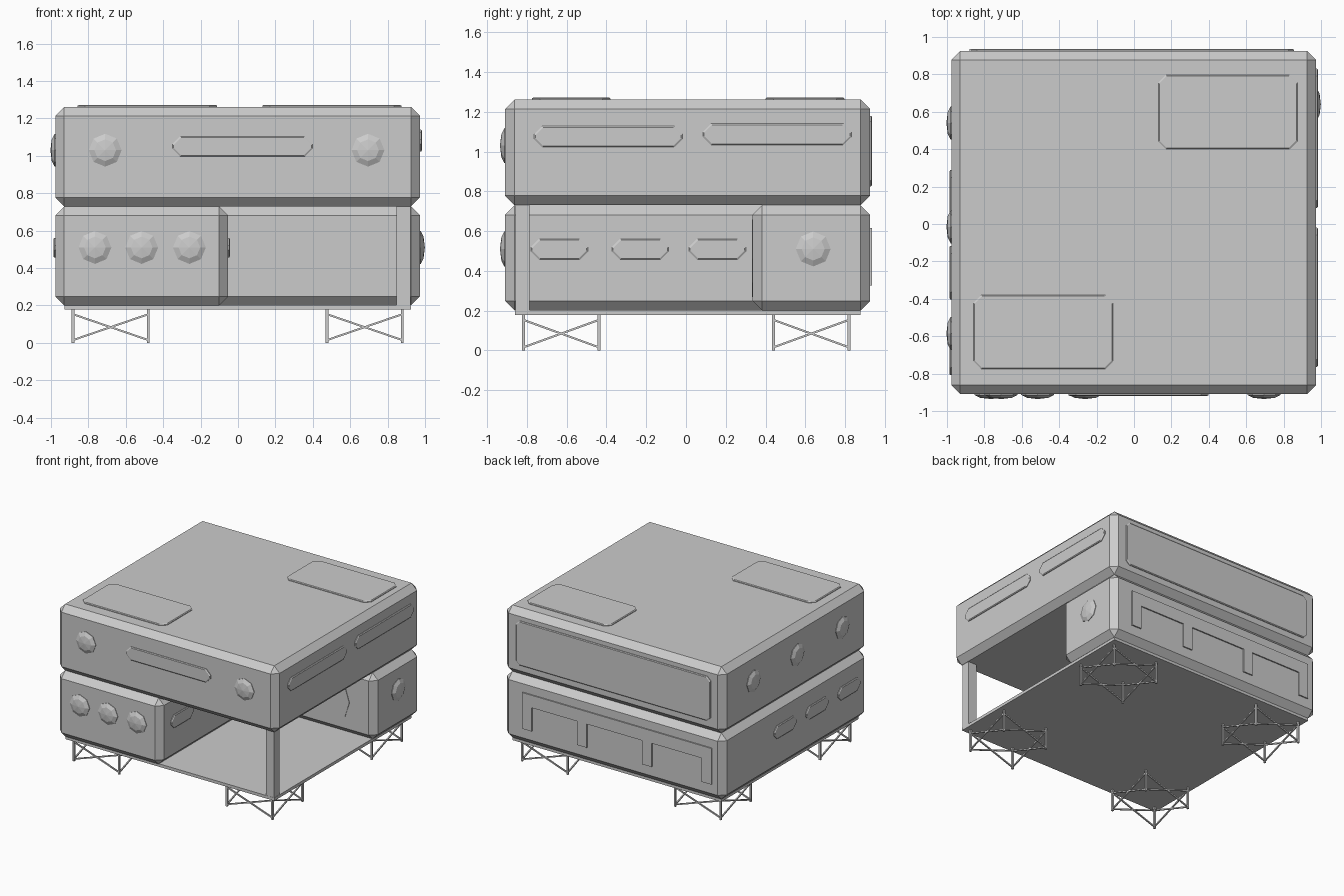
import bpy, bmesh, math
from mathutils import Vector, Matrix

if "Cube" in bpy.data.objects:
    bpy.data.objects.remove(bpy.data.objects["Cube"])

CH = 0.048                              # chamfer of the big volumes
X0, X1, Y0, Y1 = -0.977, 0.973, -0.91, 0.926


def finish(name, bm):
    bmesh.ops.recalc_face_normals(bm, faces=bm.faces[:])
    me = bpy.data.meshes.new(name)
    bm.to_mesh(me)
    bm.free()
    ob = bpy.data.objects.new(name, me)
    bpy.context.collection.objects.link(ob)
    return ob


def loft(name, rings, closed_tip=None):
    """Skin equal-length point rings, cap both ends (or close on a tip)."""
    bm = bmesh.new()
    vs = [[bm.verts.new(p) for p in r] for r in rings]
    n = len(vs[0])
    for a, b in zip(vs, vs[1:]):
        for i in range(n):
            j = (i + 1) % n
            bm.faces.new((a[i], a[j], b[j], b[i]))
    bm.faces.new(vs[0])
    if closed_tip is None:
        bm.faces.new(vs[-1])
    else:
        t = bm.verts.new(closed_tip)
        for i in range(n):
            bm.faces.new((vs[-1][i], vs[-1][(i + 1) % n], t))
    return finish(name, bm)


def chamfered_prism(name, outline, z0, z1, bevel, keep=None):
    """Extrude an outline upward and chamfer its edges, except the inner corner 'keep'."""
    ob = loft(name, [[(x, y, z) for x, y in outline] for z in (z0, z1)])
    if bevel:
        bm = bmesh.new()
        bm.from_mesh(ob.data)
        edges = [e for e in bm.edges if keep is None or not all(
            (v.co.xy - Vector(keep)).length < 1e-4 for v in e.verts)]
        bmesh.ops.bevel(bm, geom=edges, offset=bevel, offset_type='OFFSET',
                        segments=1, profile=0.5, affect='EDGES')
        bmesh.ops.recalc_face_normals(bm, faces=bm.faces[:])
        bm.to_mesh(ob.data)
        bm.free()
    return ob


def rect(x0, x1, y0, y1):
    return [(x0, y0), (x1, y0), (x1, y1), (x0, y1)]


# Map wall coordinates (u, v, outward distance d) into space
def front(u, v, d, at=Y0): return (u, at - d, v)
def back(u, v, d): return (u, Y1 + d, v)
def right(u, v, d, at=X1): return (at + d, u, v)
def left(u, v, d): return (X0 - d, u, v)
def inner_right(u, v, d): return right(u, v, d, -0.053)
def inner_front(u, v, d): return front(u, v, d, 0.335)
def top(u, v, d): return (u, v, 1.262 + d)


def panel(name, wall, u0, u1, v0, v1, c=0.04, d=0.01):
    """Raised plate with cut corners and a small edge bevel."""
    def ring(i, h):
        a, b, e, f = u0 + i, u1 - i, v0 + i, v1 - i
        return [wall(u, v, h) for u, v in (
            (a + c, e), (b - c, e), (b, e + c), (b, f - c),
            (b - c, f), (a + c, f), (a, f - c), (a, e + c))]
    return loft(name, [ring(0, -0.01), ring(0, d - 0.005), ring(0.006, d)])


def knob(name, wall, u, v):
    """Faceted eight-sided dome."""
    def ring(r, h):
        return [wall(u + r * math.cos(i * math.pi / 4),
                     v + r * math.sin(i * math.pi / 4), h) for i in range(8)]
    return loft(name, [ring(0.088, -0.01), ring(0.088, 0.004), ring(0.058, 0.019)],
                wall(u, v, 0.026))


# Main volumes: upper storey, L-shaped lower storey, floor slab, corner post
chamfered_prism("upper_storey", rect(X0, X1, Y0, Y1), 0.73, 1.262, CH)
chamfered_prism("lower_storey", [(X0, Y0), (-0.053, Y0), (-0.053, 0.335),
                                 (X1, 0.335), (X1, Y1), (X0, Y1)],
                0.20, 0.73, CH, keep=(-0.053, 0.335))
chamfered_prism("floor_slab", rect(-0.928, 0.924, -0.86, 0.878), 0.178, 0.202, 0)
chamfered_prism("corner_post", rect(0.847, 0.922, -0.858, -0.788), 0.19, 0.74, 0)

# Domed round windows
for u, v in ((-0.71, 1.03), (0.695, 1.03), (-0.765, 0.51), (-0.515, 0.51), (-0.26, 0.51)):
    knob("front_round_window", front, u, v)
for u in (0.54, -0.015, -0.585):
    knob("left_round_window", left, u, 1.03)
knob("right_round_window", right, 0.64, 0.51)

# Long windows
panel("front_long_window", front, -0.35, 0.398, 0.997, 1.104)
panel("right_long_window", right, -0.764, -0.018, 1.022, 1.128)
panel("right_long_window", right, 0.085, 0.832, 1.033, 1.14)
for u in (-0.637, -0.23, 0.158):
    panel("terrace_window", inner_right, u - 0.143, u + 0.143, 0.456, 0.561)
for u in (-0.665, -0.26, 0.145):
    panel("left_small_window", left, u - 0.143, u + 0.143, 0.456, 0.561)

# Roof hatches and large back panel
panel("roof_hatch", top, 0.13, 0.874, 0.40, 0.797)
panel("roof_hatch", top, -0.858, -0.112, -0.775, -0.38)
panel("back_panel", back, -0.87, 0.855, 0.825, 1.18, c=0.03)

# Ten-sided door disc on the terrace wall
loft("terrace_door", [[inner_front(0.55 + 0.205 * math.cos(i * math.pi / 5),
                                   0.462 + 0.205 * math.sin(i * math.pi / 5), d)
                       for i in range(10)] for d in (-0.01, 0.004)])

# Comb-shaped pipe on the lower back wall: one bar with four hanging teeth
ZT, ZB, ZL = 0.615, 0.515, 0.325
comb = [(0.80, ZT), (-0.88, ZT)]
for k, x in enumerate((-0.88, -0.35, 0.225, 0.715)):
    w = 0.085
    comb += ([(x, ZB)] if k else []) + [(x, ZL), (x + w, ZL)] + ([(x + w, ZB)] if k < 3 else [])
loft("back_pipe_comb", [[back(u, v, d) for u, v in comb] for d in (-0.01, 0.01)])


# Trestle legs: four posts with crossed braces on each side
def strut(bm, a, b, w):
    a, b = Vector(a), Vector(b)
    rot = (b - a).to_track_quat('Z', 'Y').to_matrix().to_4x4()
    bmesh.ops.create_cube(bm, size=1, matrix=Matrix.Translation((a + b) / 2) @ rot
                          @ Matrix.Diagonal((w, w, (b - a).length, 1)))


for cx in (-0.681, 0.677):
    for cy in (-0.628, 0.63):
        bm = bmesh.new()
        corners = [(cx + sx * 0.201, cy + sy * 0.19)
                   for sx, sy in ((-1, -1), (1, -1), (1, 1), (-1, 1))]
        for i, p in enumerate(corners):
            q = corners[(i + 1) % 4]
            strut(bm, (*p, 0), (*p, 0.185), 0.014)
            strut(bm, (*p, 0.015), (*q, 0.153), 0.01)
            strut(bm, (*p, 0.153), (*q, 0.015), 0.01)
        finish("trestle_leg", bm)
